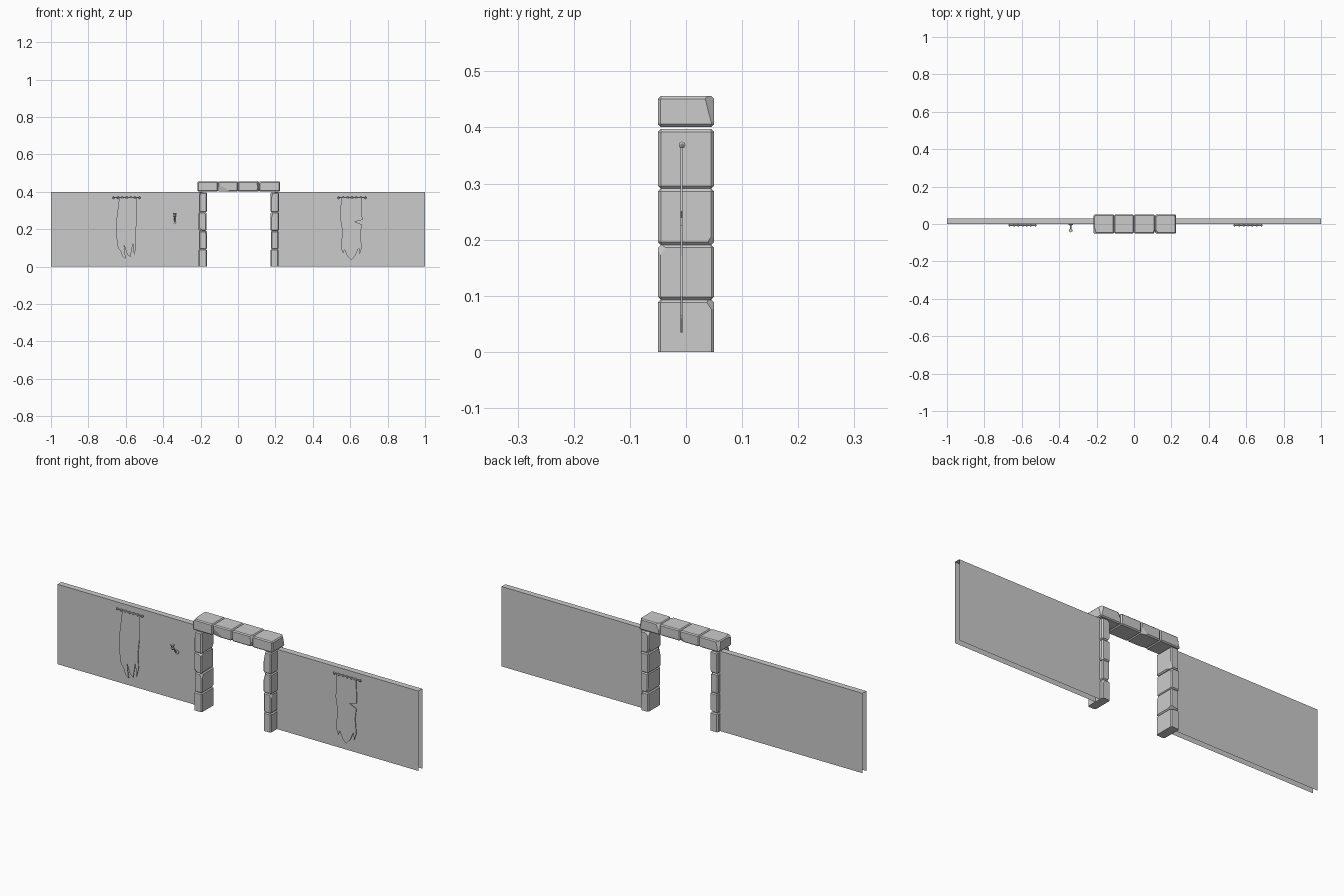
import bpy, bmesh, math, random
from mathutils import Vector

random.seed(4)
cube = bpy.data.objects.get("Cube")
if cube:
    bpy.data.objects.remove(cube, do_unlink=True)

grey = bpy.data.materials.new("stone grey")
grey.use_nodes = True
grey.diffuse_color = (0.6, 0.6, 0.6, 1)
grey.node_tree.nodes["Principled BSDF"].inputs["Base Color"].default_value = (0.6, 0.6, 0.6, 1)


def finish(bm, name):
    mesh = bpy.data.meshes.new(name)
    bm.to_mesh(mesh)
    bm.free()
    mesh.materials.append(grey)
    obj = bpy.data.objects.new(name, mesh)
    bpy.context.collection.objects.link(obj)
    return obj


def wall(name, x0, x1):
    """Folded sheet: front, top and back, open at the ends and below."""
    bm = bmesh.new()
    fold = [(0, 0), (0, 0.4), (0.03, 0.4), (0.03, 0)]
    rows = [[bm.verts.new((x, y, z)) for y, z in fold] for x in (x0, x1)]
    for i in range(3):
        bm.faces.new((rows[0][i], rows[1][i], rows[1][i + 1], rows[0][i + 1]))
    return finish(bm, name)


def stone(name, low, high, chips=3, flat_base=False):
    """Bevelled block with a few corners and edges sliced off."""
    low, high = Vector(low), Vector(high)
    centre, size = (low + high) / 2, high - low
    bm = bmesh.new()
    bmesh.ops.create_cube(bm, size=1)
    for v in bm.verts:
        v.co = Vector([c * s for c, s in zip(v.co, size)]) + centre
    edges = [e for e in bm.edges
             if not (flat_base and all(v.co.z < low.z + 0.001 for v in e.verts))]
    bmesh.ops.bevel(bm, geom=edges, offset=0.005, segments=1, affect='EDGES')
    for _ in range(chips):
        sign = Vector([random.choice((-1, 1)) for _ in range(3)])
        if flat_base:
            sign.z = 1
        normal = Vector([s * random.uniform(0.15, 1) for s in sign]).normalized()
        corner = centre + Vector([s * d / 2 for s, d in zip(sign, size)])
        bmesh.ops.bisect_plane(bm, geom=bm.verts[:] + bm.edges[:] + bm.faces[:],
                               plane_co=corner - normal * random.uniform(0.007, 0.012),
                               plane_no=normal, clear_outer=True)
        bmesh.ops.holes_fill(bm, edges=[e for e in bm.edges if e.is_boundary])
    bmesh.ops.recalc_face_normals(bm, faces=bm.faces)
    return finish(bm, name)


def lathe(name, profile, origin, axis, sides=8):
    """Turned part: profile of (distance, radius) along an axis."""
    bm = bmesh.new()
    turn = Vector((0, 0, 1)).rotation_difference(Vector(axis))
    rings = []
    for d, r in profile:
        ring = []
        for i in range(sides):
            a = math.tau * i / sides
            ring.append(bm.verts.new(turn @ Vector((r * math.cos(a), r * math.sin(a), d)) + Vector(origin)))
        rings.append(ring)
    for a, b in zip(rings, rings[1:]):
        for i in range(sides):
            j = (i + 1) % sides
            bm.faces.new((a[i], a[j], b[j], b[i]))
    bm.faces.new(rings[0][::-1])
    bm.faces.new(rings[-1])
    return finish(bm, name)


def banner(side, x0, x1, outline):
    """Torn cloth on a knobbed rod with hanging rings."""
    bm = bmesh.new()
    bm.faces.new([bm.verts.new((x, -0.008, z)) for x, z in outline])
    cloth = finish(bm, side + "_banner_cloth")
    solid = cloth.modifiers.new("thickness", 'SOLIDIFY')
    solid.thickness = 0.003
    solid.offset = 0
    n = x1 - x0
    profile = [(0, 0.002), (0.003, 0.006), (0.008, 0.006), (0.011, 0.003)]
    profile += [(n - d, r) for d, r in reversed(profile)]
    lathe(side + "_banner_rod", profile, (x0, -0.007, 0.369), (1, 0, 0))
    for i in range(5):
        x = x0 + n * (0.2 + 0.15 * i)
        lathe(side + "_banner_ring", [(-0.005, 0.004), (-0.003, 0.006), (0.003, 0.006), (0.005, 0.004)],
              (x, -0.007, 0.369), (1, 0, 0))


# Walls
wall("right_wall", -1, -0.19)
wall("left_wall", 0.195, 1)

# Door posts, four stones each
levels = [0, 0.093, 0.191, 0.291, 0.397]
for side, x0, x1 in (("right", -0.211, -0.166), ("left", 0.174, 0.219)):
    for i in range(4):
        a, b = (random.uniform(0, 0.003) for _ in range(2))
        stone(side + "_post_stone", (x0 + a, -0.05, levels[i]), (x1 - b, 0.05, levels[i + 1]),
              1 if i == 0 else 3, i == 0)

# Lintel
joints = [-0.217, -0.106, 0, 0.112, 0.225]
for i in range(4):
    stone("lintel_stone", (joints[i], -0.05, 0.401), (joints[i + 1], 0.05, 0.456), 3)

# Banners with ragged lower edges
banner("right", -0.671, -0.521, [
    (-0.635, 0.369), (-0.65, 0.25), (-0.652, 0.17), (-0.642, 0.1), (-0.628, 0.085),
    (-0.618, 0.055), (-0.6, 0.04), (-0.609, 0.115), (-0.592, 0.065), (-0.575, 0.05),
    (-0.562, 0.125), (-0.556, 0.06), (-0.545, 0.1), (-0.548, 0.18), (-0.54, 0.25), (-0.54, 0.369)])
banner("left", 0.532, 0.687, [
    (0.55, 0.369), (0.548, 0.25), (0.558, 0.19), (0.55, 0.1), (0.562, 0.07), (0.57, 0.09),
    (0.585, 0.055), (0.605, 0.035), (0.628, 0.06), (0.645, 0.1), (0.65, 0.065),
    (0.662, 0.1), (0.655, 0.17), (0.662, 0.225), (0.625, 0.24), (0.665, 0.25), (0.66, 0.369)])

# Wall sconce: back plate, arm and torch cup
lathe("sconce_plate", [(0, 0.011), (0.004, 0.011), (0.007, 0.006)], (-0.338, 0, 0.237), (0, -1, 0))
lathe("sconce_arm", [(0, 0.003), (0.048, 0.003)], (-0.338, -0.004, 0.237), (0, -0.65, 0.76), 6)
lathe("sconce_cup", [(0, 0.004), (0.006, 0.009), (0.012, 0.006), (0.02, 0.01), (0.024, 0.01)],
      (-0.338, -0.035, 0.264), (0, 0, 1))
